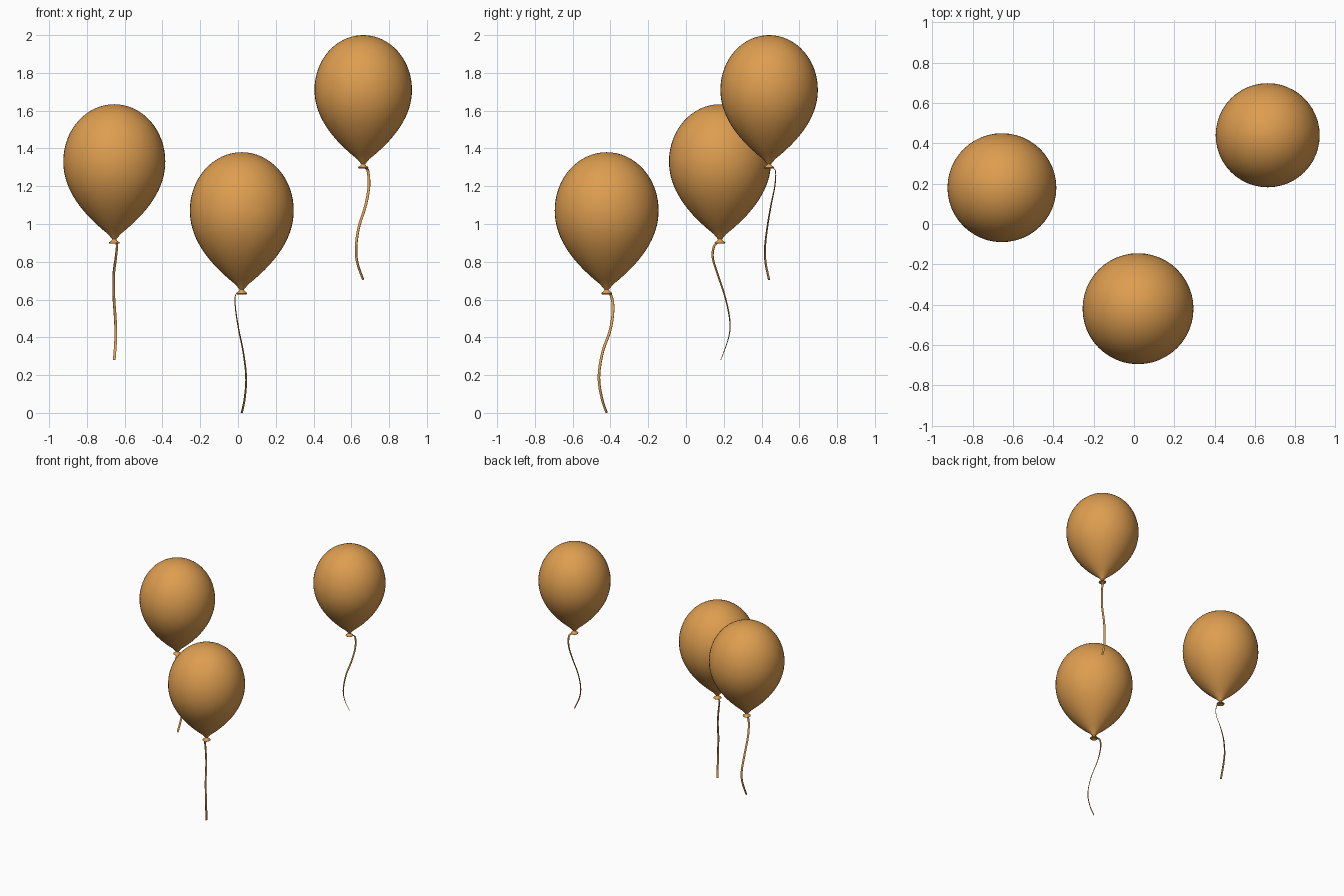
import bpy, bmesh, math
from mathutils import Vector

if "Cube" in bpy.data.objects:
    bpy.data.objects.remove(bpy.data.objects["Cube"])

orange = bpy.data.materials.new("orange")
orange.diffuse_color = (0.73, 0.34, 0.08, 1)
orange.use_nodes = True
orange.node_tree.nodes["Principled BSDF"].inputs["Base Color"].default_value = orange.diffuse_color


def finish(bm, name):
    bmesh.ops.recalc_face_normals(bm, faces=bm.faces)
    me = bpy.data.meshes.new(name)
    bm.to_mesh(me)
    bm.free()
    me.materials.append(orange)
    ob = bpy.data.objects.new(name, me)
    bpy.context.collection.objects.link(ob)
    bpy.ops.object.select_all(action='DESELECT')
    bpy.context.view_layer.objects.active = ob
    ob.select_set(True)
    bpy.ops.object.shade_smooth_by_angle(angle=math.radians(50))


def lathe(name, profile, centre, scale, sides):
    # profile is (radius, height), both in units of scale
    bm = bmesh.new()
    vs = [bm.verts.new((r * scale, 0, z * scale)) for r, z in profile]
    edges = [bm.edges.new(p) for p in zip(vs, vs[1:])]
    bmesh.ops.spin(bm, geom=vs + edges, cent=(0, 0, 0), axis=(0, 0, 1),
                   angle=math.tau, steps=sides, use_duplicate=False)
    bmesh.ops.remove_doubles(bm, verts=bm.verts, dist=1e-5)
    bmesh.ops.translate(bm, verts=bm.verts, vec=centre)
    finish(bm, name)


def spline(pts, steps=6):
    p = [pts[0]] + pts + [pts[-1]]
    out = []
    for a, b, c, d in zip(p, p[1:], p[2:], p[3:]):
        for i in range(steps):
            t = i / steps
            out.append(0.5 * (2 * b + (c - a) * t + (2 * a - 5 * b + 4 * c - d) * t * t
                              + (3 * b - a - 3 * c + d) * t ** 3))
    return out + [pts[-1]]


def ribbon(name, pts, a0, a1, width=0.014, thick=0.003):
    # thin flat band that twists from angle a0 to a1 on its way down
    path = spline(pts)
    bm = bmesh.new()
    rings = []
    for i, p in enumerate(path):
        tan = (path[min(i + 1, len(path) - 1)] - path[max(i - 1, 0)]).normalized()
        a = math.radians(a0 + (a1 - a0) * i / (len(path) - 1))
        side = Vector((math.cos(a), math.sin(a), 0))
        side = (side - tan * side.dot(tan)).normalized()
        nor = tan.cross(side)
        rings.append([bm.verts.new(p + side * (sx * width / 2) + nor * (sy * thick / 2))
                      for sx, sy in ((-1, -1), (1, -1), (1, 1), (-1, 1))])
    for r, q in zip(rings, rings[1:]):
        for k in range(4):
            bm.faces.new((r[k], r[(k + 1) % 4], q[(k + 1) % 4], q[k]))
    bm.faces.new(rings[0])
    bm.faces.new(rings[-1])
    finish(bm, name)


# body: elliptical dome above, parabolic taper below
N = 16
body = [(math.sin(i / N * math.pi / 2), 1.12 * math.cos(i / N * math.pi / 2)) for i in range(N + 1)]
body[0] = (0, 1.12)
body += [(max(1 - (i / N) ** 2.05, 0.045), -1.52 * i / N) for i in range(1, N + 1)]
# knot: pinched neck flaring into a small rolled lip
knot = [(0.04, -1.49), (0.04, -1.53), (0.06, -1.56), (0.10, -1.585), (0.105, -1.60),
        (0.09, -1.615), (0.04, -1.595), (0, -1.585)]

# name, x, y, top z, radius, string bottom z, ribbon twist, (x, y, z) string offsets
balloons = [
    ("left", -0.655, 0.18, 1.634, 0.27, (65, 0),
     [(.01, -.012, .902), (.014, -.032, .88), (.008, -.038, .82), (-.003, -.011, .73),
      (-.002, .028, .61), (.006, .052, .49), (.008, .046, .40), (0, .004, .28)]),
    ("middle", 0.02, -0.42, 1.38, 0.275, (95, 50),
     [(-.012, .008, .637), (-.034, .024, .62), (-.033, .034, .55), (-.016, .019, .44),
      (.008, -.022, .32), (.023, -.041, .19), (.016, -.026, .08), (0, 0, 0)]),
    ("right", 0.663, 0.44, 2.0, 0.258, (5, -45),
     [(.01, .012, 1.297), (.025, .034, 1.28), (.03, .03, 1.20), (.013, .01, 1.10),
      (-.024, -.01, .98), (-.038, -.022, .87), (-.03, -.018, .79), (0, 0, .705)]),
]
for name, x, y, top, r, twist, offs in balloons:
    c = Vector((x, y, top - 1.12 * r))
    lathe(name + "_balloon", body, c, r, 48)
    lathe(name + "_knot", knot, c, r, 20)
    pts = [Vector((x, y, c.z - 1.585 * r))] + [Vector((x + a, y + b, z)) for a, b, z in offs]
    ribbon(name + "_string", pts, *twist)
